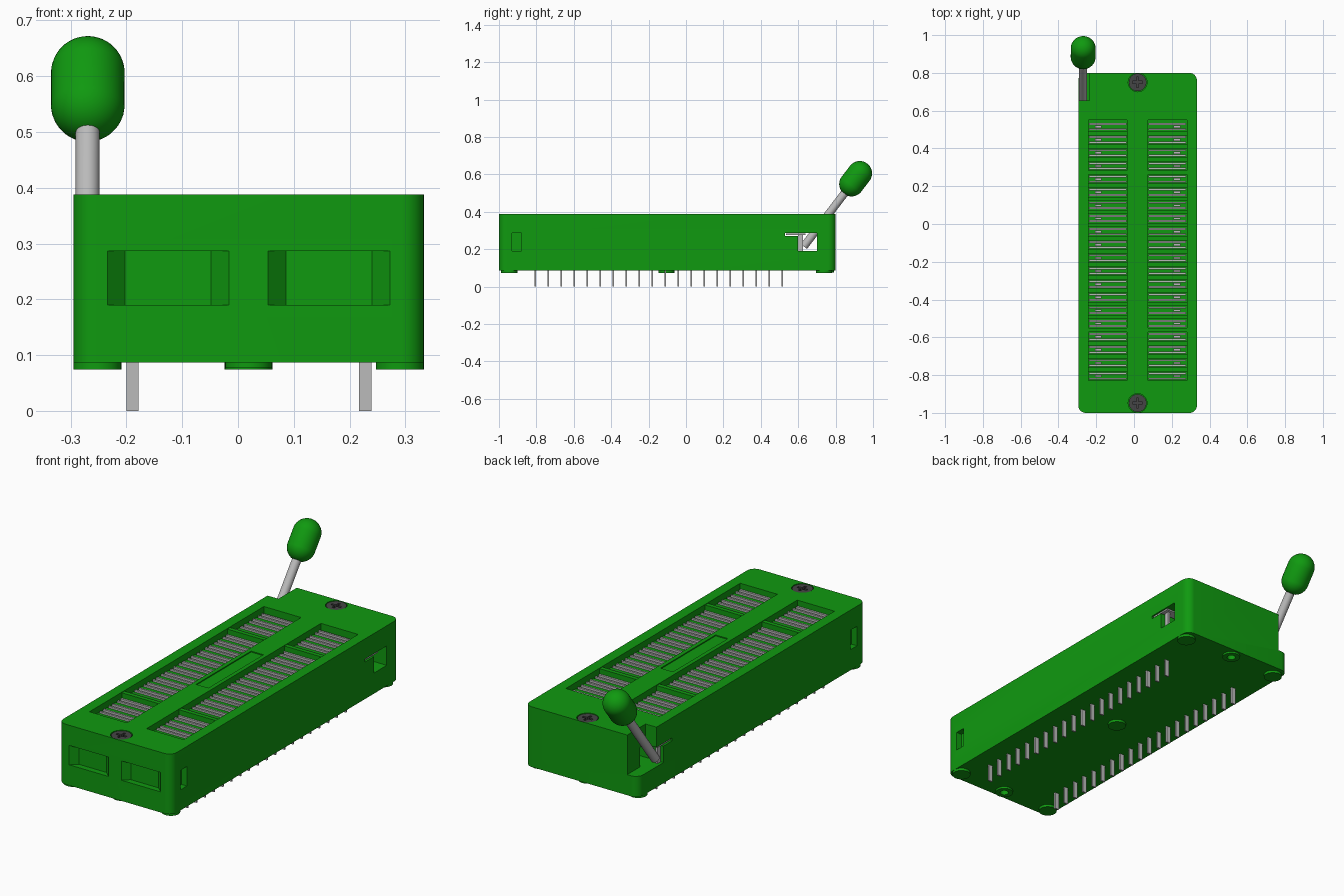
import bpy, bmesh, math
from mathutils import Matrix, Vector

cube = bpy.data.objects.get("Cube")
if cube:
    bpy.data.objects.remove(cube, do_unlink=True)

CX = 0.019                      # centre line of the housing
FLOOR, TOP = 0.087, 0.388       # housing bottom and top
PITCH, FIRST, COUNT = 0.0695, -0.805, 20


def material(name, colour):
    m = bpy.data.materials.new(name)
    m.use_nodes = True
    m.diffuse_color = (*colour, 1)
    m.node_tree.nodes["Principled BSDF"].inputs["Base Color"].default_value = (*colour, 1)
    return m


green = material("green plastic", (0.005, 0.32, 0.005))
metal = material("grey metal", (0.5, 0.5, 0.5))
dark = material("dark screw steel", (0.06, 0.06, 0.06))


def finish(name, bm, mat, smooth=False):
    mesh = bpy.data.meshes.new(name)
    bm.to_mesh(mesh)
    bm.free()
    mesh.materials.append(mat)
    ob = bpy.data.objects.new(name, mesh)
    bpy.context.collection.objects.link(ob)
    if smooth:
        shade(ob)
    return ob


def shade(ob):
    bpy.ops.object.select_all(action='DESELECT')
    ob.select_set(True)
    bpy.context.view_layer.objects.active = ob
    bpy.ops.object.shade_smooth_by_angle(angle=math.radians(35))


def add_box(bm, x0, x1, y0, y1, z0, z1):
    mat = Matrix.Translation(((x0 + x1) / 2, (y0 + y1) / 2, (z0 + z1) / 2))
    mat = mat @ Matrix.Diagonal((x1 - x0, y1 - y0, z1 - z0, 1))
    return bmesh.ops.create_cube(bm, size=1, matrix=mat)["verts"]


def boxes(name, spans, mat):
    bm = bmesh.new()
    for s in spans:
        add_box(bm, *s)
    return finish(name, bm, mat)


def disc(name, x, y, z0, z1, r, mat, r2=None):
    bm = bmesh.new()
    bmesh.ops.create_cone(bm, cap_ends=True, segments=32, radius1=r, radius2=r2 or r,
                          depth=z1 - z0, matrix=Matrix.Translation((x, y, (z0 + z1) / 2)))
    return finish(name, bm, mat, True)


def cut(ob, cutters):
    """Subtract each cutter, bake the result and discard the cutters."""
    for c in cutters:
        c.hide_render = True
        mod = ob.modifiers.new("cut", 'BOOLEAN')
        mod.operation, mod.solver, mod.object = 'DIFFERENCE', 'EXACT', c
    dg = bpy.context.evaluated_depsgraph_get()
    baked = bpy.data.meshes.new_from_object(ob.evaluated_get(dg))
    ob.modifiers.clear()
    ob.data = baked
    for c in cutters:
        bpy.data.objects.remove(c, do_unlink=True)


# Housing block with rounded upright edges
bm = bmesh.new()
add_box(bm, -0.295, 0.333, -1.0, 0.8, FLOOR, TOP)
upright = [e for e in bm.edges if abs(e.verts[0].co.z - e.verts[1].co.z) > 0.1]
bmesh.ops.bevel(bm, geom=upright, offset=0.04, segments=8, affect='EDGES', profile=0.5)
housing = finish("housing", bm, green)

# Openings: contact wells, label panel, side pockets, lever notch and tunnel
WELLS = [(-0.242, -0.036), (0.074, 0.28)]
cutters = [boxes("cutter", [s], green) for s in (
    *[(a, b, -0.828, 0.55, 0.325, 0.5) for a, b in WELLS],
    (-0.015, 0.053, -0.31, 0.125, 0.383, 0.5),
    (-0.4, -0.265, -0.93, -0.88, 0.19, 0.287),
    (0.303, 0.4, -0.93, -0.88, 0.19, 0.287),
    (-0.4, -0.235, 0.655, 0.9, 0.19, 0.5),
    (-0.4, 0.4, 0.6, 0.7, 0.19, 0.287),
    (-0.4, 0.4, 0.53, 0.61, 0.272, 0.287))]

# Tapered pockets in the front wall
for x in (-0.125, 0.163):
    bm = bmesh.new()
    for v in add_box(bm, x - 0.11, x + 0.11, -1.001, -0.97, 0.19, 0.287):
        if v.co.y > -0.98:
            v.co.x = x + (v.co.x - x) * 0.7
    cutters.append(finish("cutter", bm, green))

# Screw seats above and screw holes below
SCREWS = (-0.948, 0.75)
for y in SCREWS:
    cutters.append(disc("cutter", CX, y, 0.35, 0.45, 0.05, green))
    cutters.append(disc("cutter", CX, y, 0.05, 0.12, 0.02, green))
cut(housing, cutters)
shade(housing)

# Countersunk screws with cross recesses
for label, y in zip(("front", "back"), SCREWS):
    screw = disc(label + "_screw", CX, y, 0.35, 0.386, 0.043, dark, 0.047)
    cut(screw, [boxes("cutter", [(CX - a, CX + a, y - b, y + b, 0.372, 0.4)], dark)
                for a, b in ((0.027, 0.006), (0.006, 0.027))])
    shade(screw)

# Feet under the corners and the middle, and collars around the screw holes
for i, (x, y) in enumerate([(-0.252, -0.945), (0.29, -0.945), (-0.252, 0.738),
                            (0.29, 0.738), (CX, -0.105)]):
    disc("foot_%d" % (i + 1), x, y, 0.074, FLOOR + 0.002, 0.043, green)
for label, y in zip(("front", "back"), SCREWS):
    collar = disc(label + "_collar", CX, y, 0.077, FLOOR + 0.002, 0.042, green)
    cut(collar, [disc("cutter", CX, y, 0.05, 0.12, 0.02, green)])
    shade(collar)

# Contacts, ribs, dividers and pins for both rows
rows = [FIRST + PITCH * i for i in range(COUNT)]
for side, (a, b), pin_x in zip(("right", "left"), WELLS, (-0.189, 0.228)):
    plates, ribs, pins = [], [], []
    for i, y in enumerate(rows):
        for s in (-0.014, 0.014):
            plates.append((a + 0.004, b - 0.004, y + s - 0.005, y + s + 0.005, 0.32, 0.362))
        plates.append((pin_x - 0.018, pin_x + 0.018, y - 0.006, y + 0.006, 0.32, 0.35))
        pins.append((pin_x - 0.011, pin_x + 0.011, y - 0.004, y + 0.004, 0, FLOOR + 0.01))
        mid = y + PITCH / 2
        if i < COUNT - 1:
            top = 0.385 if i in (3, 15) else 0.356
            ribs.append((a, b, mid - 0.011, mid + 0.011, 0.32, top))
    boxes(side + "_contacts", plates, metal)
    boxes(side + "_ribs", ribs, green)
    boxes(side + "_pins", pins, metal)

# Sliding bracket worked by the lever
boxes("slide_bracket", [(-0.29, 0.328, 0.535, 0.64, 0.277, 0.284),
                        (-0.28, -0.27, 0.6, 0.625, 0.19, 0.28),
                        (0.3, 0.31, 0.6, 0.625, 0.19, 0.28)], metal)

# Lever rod and its rounded grip, along one tilted axis
pivot, grip_mid = Vector((-0.27, 0.63, 0.215)), Vector((-0.269, 0.907, 0.577))
axis = (grip_mid - pivot).normalized()
tilt = axis.to_track_quat('Z', 'Y').to_matrix().to_4x4()
length = (grip_mid - pivot).length

bm = bmesh.new()
bmesh.ops.create_cone(bm, cap_ends=True, segments=32, radius1=0.0215, radius2=0.0215, depth=length,
                      matrix=Matrix.Translation((pivot + grip_mid) / 2) @ tilt)
finish("lever_rod", bm, metal, True)

bm = bmesh.new()
bmesh.ops.create_uvsphere(bm, u_segments=40, v_segments=21, radius=0.066)
for v in bm.verts:
    v.co.z += math.copysign(0.036, v.co.z)
bmesh.ops.transform(bm, matrix=Matrix.Translation(grip_mid) @ tilt, verts=bm.verts)
finish("lever_grip", bm, green, True)
